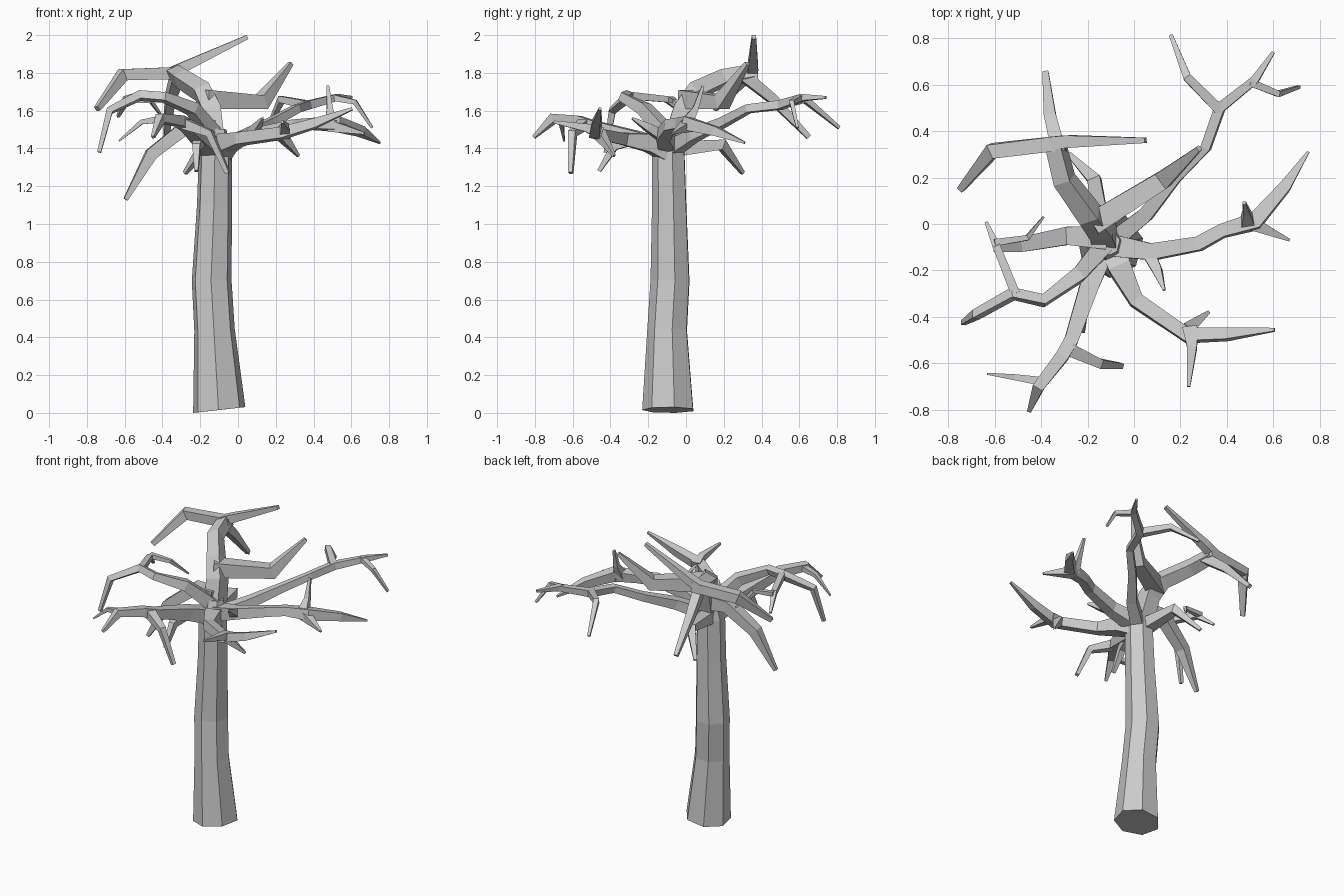
import bpy, bmesh, math
from mathutils import Vector


def tube(bm, pts, sides=4, phase=math.pi / 4):
    """Tapered faceted tube through (x, y, z, radius) points, closed at both ends."""
    p = [Vector(q[:3]) for q in pts]
    rings = []
    for i, c in enumerate(p):
        a, b = p[max(i - 1, 0)], p[min(i + 1, len(p) - 1)]
        t = Vector((0, 0, 0))
        if i > 0:
            t += (c - a).normalized()
        if i < len(p) - 1:
            t += (b - c).normalized()
        t.normalize()
        if i == 0:
            ref = Vector((0, 0, 1)) if abs(t.z) < 0.85 else Vector((1, 0, 0))
            n = (ref - t * ref.dot(t)).normalized()
        else:
            n = (n - t * n.dot(t)).normalized()
        s = t.cross(n)
        rings.append([bm.verts.new(c + pts[i][3] * (math.cos(k) * n + math.sin(k) * s))
                      for k in (phase + math.tau * j / sides for j in range(sides))])
    for r0, r1 in zip(rings, rings[1:]):
        for j in range(sides):
            k = (j + 1) % sides
            bm.faces.new((r0[j], r0[k], r1[k], r1[j]))
    bm.faces.new(rings[0][::-1])
    bm.faces.new(rings[-1])
    return rings


def finish(name, bm):
    bmesh.ops.recalc_face_normals(bm, faces=bm.faces)
    me = bpy.data.meshes.new(name)
    bm.to_mesh(me)
    bm.free()
    bpy.context.collection.objects.link(bpy.data.objects.new(name, me))


def limb(name, *paths):
    bm = bmesh.new()
    for path in paths:
        tube(bm, path)
    finish(name, bm)


# Trunk: seven-sided, slightly crooked, with a tilted base cut
bm = bmesh.new()
rings = tube(bm, [(-.10, -.09, 0, .142), (-.125, -.095, .44, .11), (-.14, -.08, .70, .108),
                  (-.125, -.085, 1.10, .095), (-.12, -.09, 1.38, .09), (-.12, -.08, 1.50, .06)],
             sides=7, phase=0.2)
for v in rings[0]:
    v.co.z = max(0, 0.11 * (v.co.x + .24))
rings[0][0].co.z = rings[0][0].co.z
min(rings[0], key=lambda v: v.co.x).co.z = 0
finish("trunk", bm)

# Tall limb at the back, forking into three arms at the top
limb("upper_limb",
     [(-.12, -.08, 1.40, .075), (-.14, -.02, 1.60, .07), (-.19, .04, 1.70, .062),
      (-.30, .19, 1.77, .055), (-.34, .35, 1.80, .05)],
     [(-.30, .35, 1.80, .045), (-.61, .315, 1.79, .045), (-.745, .15, 1.61, .02)],
     [(-.38, .345, 1.79, .04), (-.28, .355, 1.835, .038), (.05, .36, 1.99, .016)],
     [(-.32, .30, 1.79, .045), (-.36, .46, 1.66, .036), (-.38, .65, 1.46, .018)],
     [(-.18, 0, 1.66, .07), (.125, .19, 1.645, .055), (.28, .325, 1.85, .016)])

# Long thin limb reaching to the back right
limb("back_right_limb",
     [(-.09, -.07, 1.40, .055), (.05, .04, 1.47, .045), (.18, .20, 1.54, .034),
      (.31, .33, 1.61, .03), (.37, .50, 1.63, .032), (.52, .62, 1.67, .025),
      (.60, .74, 1.67, .01)],
     [(.37, .49, 1.63, .032), (.23, .63, 1.66, .025), (.16, .81, 1.51, .012)],
     [(.50, .61, 1.67, .024), (.62, .56, 1.645, .018), (.71, .59, 1.51, .01)])

# Right limb with an upright twig and two end forks
limb("right_limb",
     [(-.11, -.09, 1.41, .07), (.08, -.12, 1.47, .05), (.28, -.085, 1.52, .042),
      (.38, -.03, 1.53, .04), (.52, .01, 1.53, .05), (.65, .16, 1.49, .035),
      (.75, .31, 1.43, .008)],
     [(.49, .01, 1.52, .045), (.67, -.07, 1.48, .008)],
     [(.49, 0, 1.53, .045), (.485, .05, 1.61, .022), (.475, .09, 1.73, .01)],
     [(.06, -.12, 1.46, .04), (.10, -.20, 1.51, .03), (.13, -.285, 1.56, .008)])

# Front right limb with three twigs
limb("front_right_limb",
     [(-.10, -.08, 1.37, .07), (-.06, -.19, 1.43, .07), (.01, -.33, 1.45, .045),
      (.23, -.48, 1.48, .042), (.40, -.475, 1.53, .035), (.605, -.455, 1.61, .01)],
     [(.22, -.46, 1.48, .04), (.32, -.38, 1.36, .01)],
     [(.24, -.45, 1.48, .045), (.25, -.53, 1.51, .03), (.235, -.70, 1.54, .01)])

# Front limb with hanging twigs
limb("front_limb",
     [(-.12, -.08, 1.38, .07), (-.19, -.26, 1.45, .058), (-.27, -.50, 1.52, .042),
      (-.31, -.57, 1.545, .04), (-.41, -.70, 1.56, .034), (-.45, -.805, 1.46, .012)],
     [(-.38, -.68, 1.56, .028), (-.51, -.66, 1.54, .018), (-.63, -.645, 1.44, .006)],
     [(-.28, -.54, 1.53, .04), (-.15, -.60, 1.48, .028), (-.055, -.61, 1.27, .016)],
     [(-.20, -.28, 1.45, .045), (-.22, -.38, 1.41, .03), (-.22, -.46, 1.28, .014)])

# Front left limb arching high, with a looping side twig
limb("front_left_limb",
     [(-.12, -.08, 1.45, .06), (-.24, -.22, 1.61, .045), (-.39, -.33, 1.67, .032),
      (-.52, -.30, 1.68, .032), (-.68, -.39, 1.60, .026), (-.735, -.425, 1.38, .014)],
     [(-.51, -.30, 1.68, .028), (-.59, -.10, 1.66, .024), (-.635, .005, 1.57, .01)],
     [(-.60, -.08, 1.66, .022), (-.46, -.06, 1.65, .016), (-.39, .03, 1.55, .006)])

# Drooping left limb and the small back twig
limb("left_limb",
     [(-.12, -.06, 1.50, .07), (-.28, -.05, 1.51, .055), (-.46, -.085, 1.37, .045),
      (-.595, -.11, 1.13, .016)])
limb("back_twig",
     [(-.14, -.03, 1.40, .055), (-.17, .19, 1.42, .04), (-.28, .30, 1.27, .014)])
